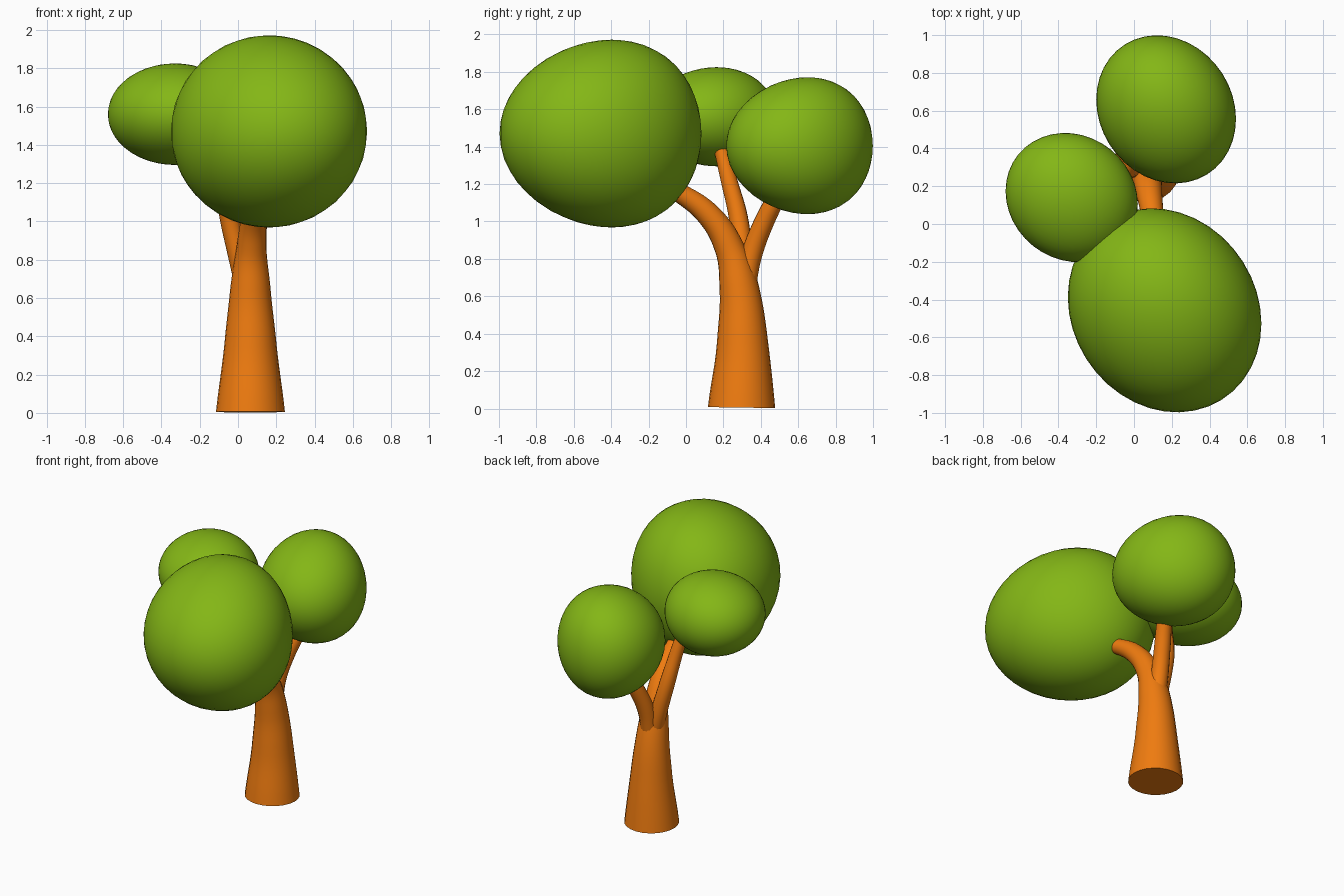
import bpy, bmesh, math
from mathutils import Vector

if "Cube" in bpy.data.objects:
    bpy.data.objects.remove(bpy.data.objects["Cube"])


def material(name, rgb):
    m = bpy.data.materials.new(name)
    m.diffuse_color = (*rgb, 1)
    m.use_nodes = True
    m.node_tree.nodes["Principled BSDF"].inputs["Base Color"].default_value = m.diffuse_color
    return m


LEAF = material("leaf_green", (0.23, 0.47, 0.008))
BARK = material("bark_orange", (0.87, 0.20, 0.005))


def smooth(ob, angle):
    bpy.ops.object.select_all(action='DESELECT')
    ob.select_set(True)
    bpy.context.view_layer.objects.active = ob
    bpy.ops.object.shade_smooth_by_angle(angle=math.radians(angle))


def limb(name, points, sides=6):
    """Tapered tube through (x, y, z, radius) points."""
    cu = bpy.data.curves.new(name, 'CURVE')
    cu.dimensions = '3D'
    cu.bevel_depth = 1.0
    cu.bevel_resolution = sides
    cu.resolution_u = 6
    cu.use_fill_caps = True
    sp = cu.splines.new('BEZIER')
    sp.bezier_points.add(len(points) - 1)
    for bp, (x, y, z, r) in zip(sp.bezier_points, points):
        bp.co = (x, y, z)
        bp.radius = r
        bp.handle_left_type = bp.handle_right_type = 'AUTO'
    ob = bpy.data.objects.new(name, cu)
    bpy.context.collection.objects.link(ob)
    bpy.ops.object.select_all(action='DESELECT')
    ob.select_set(True)
    bpy.context.view_layer.objects.active = ob
    bpy.ops.object.convert(target='MESH')
    ob = bpy.context.object
    ob.data.materials.clear()
    ob.data.materials.append(BARK)
    smooth(ob, 50)


def crown(name, centre, radii, skew=-0.13, lean=0.11):
    """Rounded foliage mass: ellipsoid skewed in plan, poles leaning back."""
    bm = bmesh.new()
    bmesh.ops.create_icosphere(bm, subdivisions=4, radius=1)
    k = math.sqrt(1 - skew * skew)
    for v in bm.verts:
        x, y, z = v.co
        v.co = Vector(centre) + Vector((
            x * radii[0],
            (skew * x + k * y + lean * z * z) * radii[1],
            z * radii[2]))
    me = bpy.data.meshes.new(name)
    bm.to_mesh(me)
    bm.free()
    me.materials.append(LEAF)
    ob = bpy.data.objects.new(name, me)
    bpy.context.collection.objects.link(ob)
    smooth(ob, 60)


# Trunk, flowing into the front branch
limb("trunk", [(0.065, 0.297, 0.005, 0.18), (0.065, 0.302, 0.35, 0.137),
               (0.065, 0.282, 0.66, 0.104), (0.07, 0.235, 0.85, 0.079),
               (0.085, 0.135, 1.02, 0.066), (0.11, -0.03, 1.15, 0.052),
               (0.13, -0.14, 1.20, 0.045)], 10)

# Side branches
limb("left_branch", [(0.04, 0.30, 0.66, 0.055), (0.0, 0.30, 0.83, 0.054),
                     (-0.045, 0.28, 1.02, 0.051), (-0.08, 0.23, 1.22, 0.044),
                     (-0.12, 0.18, 1.42, 0.038)])
limb("back_branch", [(0.065, 0.315, 0.66, 0.06), (0.07, 0.35, 0.82, 0.057),
                     (0.10, 0.41, 0.98, 0.054), (0.14, 0.48, 1.12, 0.05),
                     (0.16, 0.54, 1.22, 0.045)])

# Foliage
crown("front_crown", (0.162, -0.457, 1.47), (0.5125, 0.54, 0.502))
crown("back_crown", (0.17, 0.607, 1.405), (0.37, 0.392, 0.366))
crown("left_crown", (-0.33, 0.14, 1.56), (0.35, 0.342, 0.265), -0.1, 0.07)
